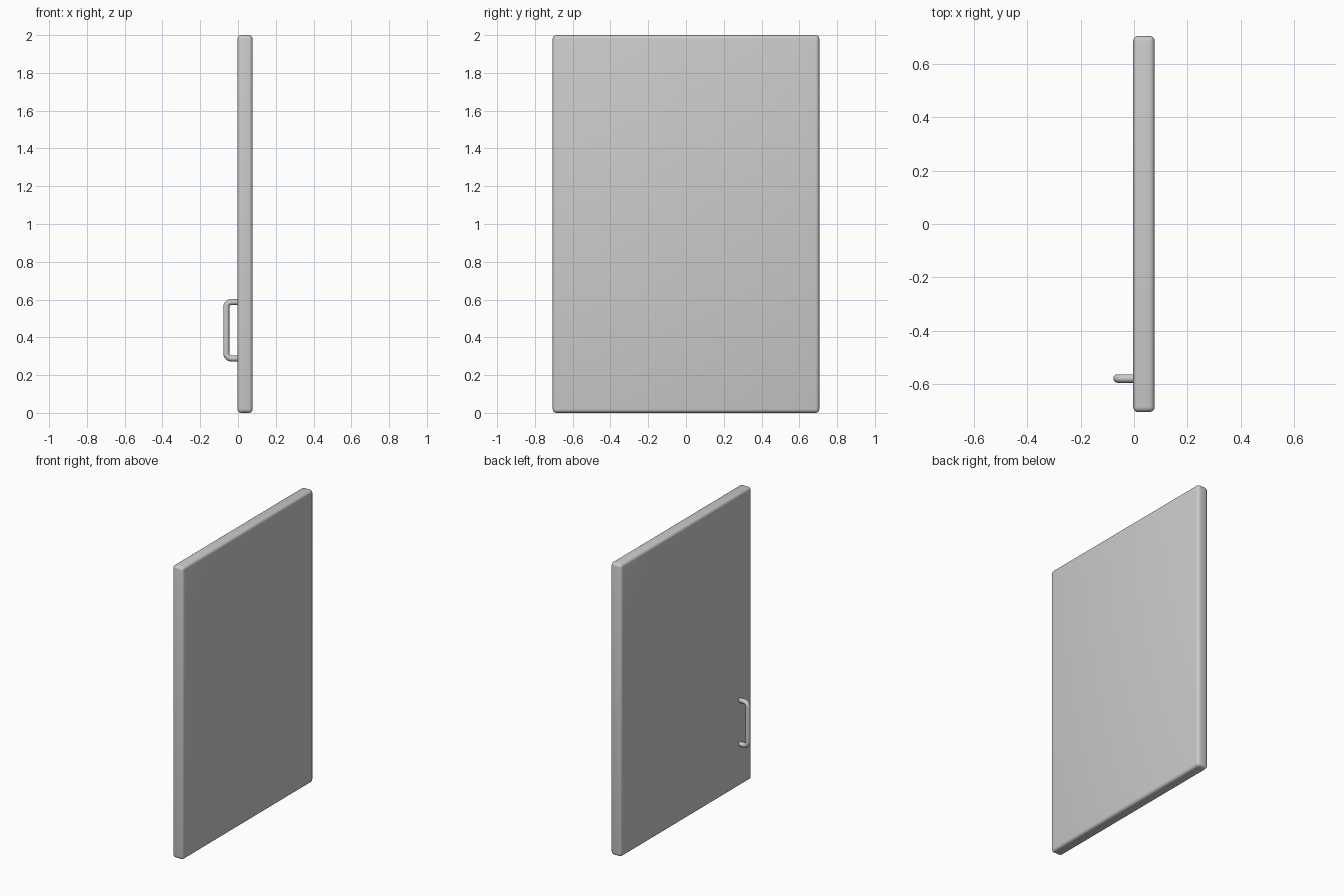
import bpy, math

if "Cube" in bpy.data.objects:
    bpy.data.objects.remove(bpy.data.objects["Cube"])

# Door panel: rounded slab
bpy.ops.mesh.primitive_cube_add(size=1, location=(0.037, 0, 1))
panel = bpy.context.object
panel.name = "door_panel"
panel.scale = (0.081, 1.412, 2.0)
bpy.ops.object.transform_apply(location=False, rotation=False, scale=True)
bev = panel.modifiers.new("rounded_edges", 'BEVEL')
bev.width = 0.02
bev.segments = 4
bpy.ops.object.modifier_apply(modifier="rounded_edges")
bpy.ops.object.shade_smooth_by_angle(angle=math.radians(35))

# Handle path: a U-shaped bar with rounded corners, ends sunk just into the panel
Y, R, BEND = -0.58, 0.016, 0.028
X_OUT, Z_LOW, Z_HIGH = -0.062, 0.288, 0.587


def arc(cx, cz, start, end, steps=8):
    angles = [math.radians(start + (end - start) * i / steps) for i in range(steps + 1)]
    return [(cx + BEND * math.cos(a), Y, cz + BEND * math.sin(a)) for a in angles]


path = [(0.005, Y, Z_HIGH)]
path += arc(X_OUT + BEND, Z_HIGH - BEND, 90, 180)
path += arc(X_OUT + BEND, Z_LOW + BEND, 180, 270)
path += [(0.005, Y, Z_LOW)]

# Handle: round tube swept along the path
curve = bpy.data.curves.new("handle", 'CURVE')
curve.dimensions = '3D'
curve.bevel_depth = R
curve.bevel_resolution = 4
curve.use_fill_caps = True
spline = curve.splines.new('POLY')
spline.points.add(len(path) - 1)
for point, co in zip(spline.points, path):
    point.co = (*co, 1)
handle = bpy.data.objects.new("handle", curve)
bpy.context.collection.objects.link(handle)
bpy.ops.object.select_all(action='DESELECT')
handle.select_set(True)
bpy.context.view_layer.objects.active = handle
bpy.ops.object.convert(target='MESH')
bpy.ops.object.shade_smooth_by_angle(angle=math.radians(40))
